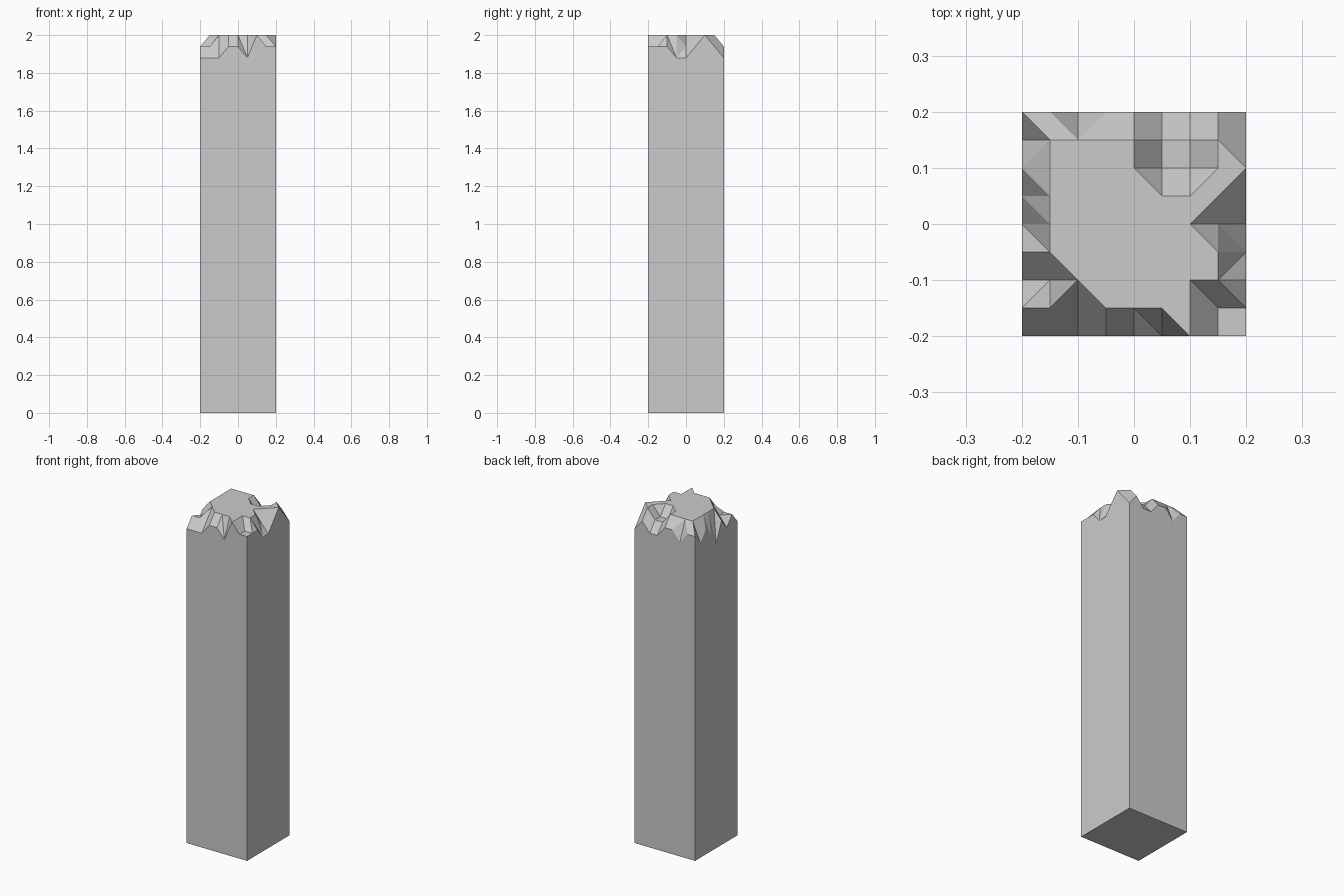
import bpy, bmesh

if "Cube" in bpy.data.objects:
    bpy.data.objects.remove(bpy.data.objects["Cube"])

# Broken top: how many chips (0.06 each) are missing at each grid point, back row first
CHIPS = ["112112212",
         "200001101",
         "100001100",
         "200000001",
         "300000012",
         "100000002",
         "210000001",
         "111000011",
         "222112011"][::-1]
# Cells whose crease runs the other way
FLIPPED = {(0, 6), (2, 7), (0, 1), (1, 1), (6, 5), (7, 2), (6, 4), (7, 5)}
N, STEP, HALF = 9, 0.05, 0.2

bm = bmesh.new()
top = [[bm.verts.new((i * STEP - HALF, j * STEP - HALF, 2 - 0.06 * int(CHIPS[j][i])))
        for i in range(N)] for j in range(N)]

# Faceted top surface
for j in range(N - 1):
    for i in range(N - 1):
        a, b, c, d = top[j][i], top[j][i + 1], top[j + 1][i + 1], top[j + 1][i]
        if (i, j) in FLIPPED:
            tris = ((a, b, c), (a, c, d))
        else:
            tris = ((a, b, d), (b, c, d))
        for t in tris:
            bm.faces.new(t)

# Four flat sides and the base
base = [bm.verts.new((x, y, 0)) for x, y in
        ((-HALF, -HALF), (HALF, -HALF), (HALF, HALF), (-HALF, HALF))]
rims = [top[0],
        [row[-1] for row in top],
        top[-1][::-1],
        [row[0] for row in top][::-1]]
for k, rim in enumerate(rims):
    bm.faces.new([base[k], base[(k + 1) % 4]] + rim[::-1])
bm.faces.new(base[::-1])

bmesh.ops.recalc_face_normals(bm, faces=bm.faces[:])
mesh = bpy.data.meshes.new("broken_pillar")
bm.to_mesh(mesh)
bm.free()
bpy.context.collection.objects.link(bpy.data.objects.new("broken_pillar", mesh))
